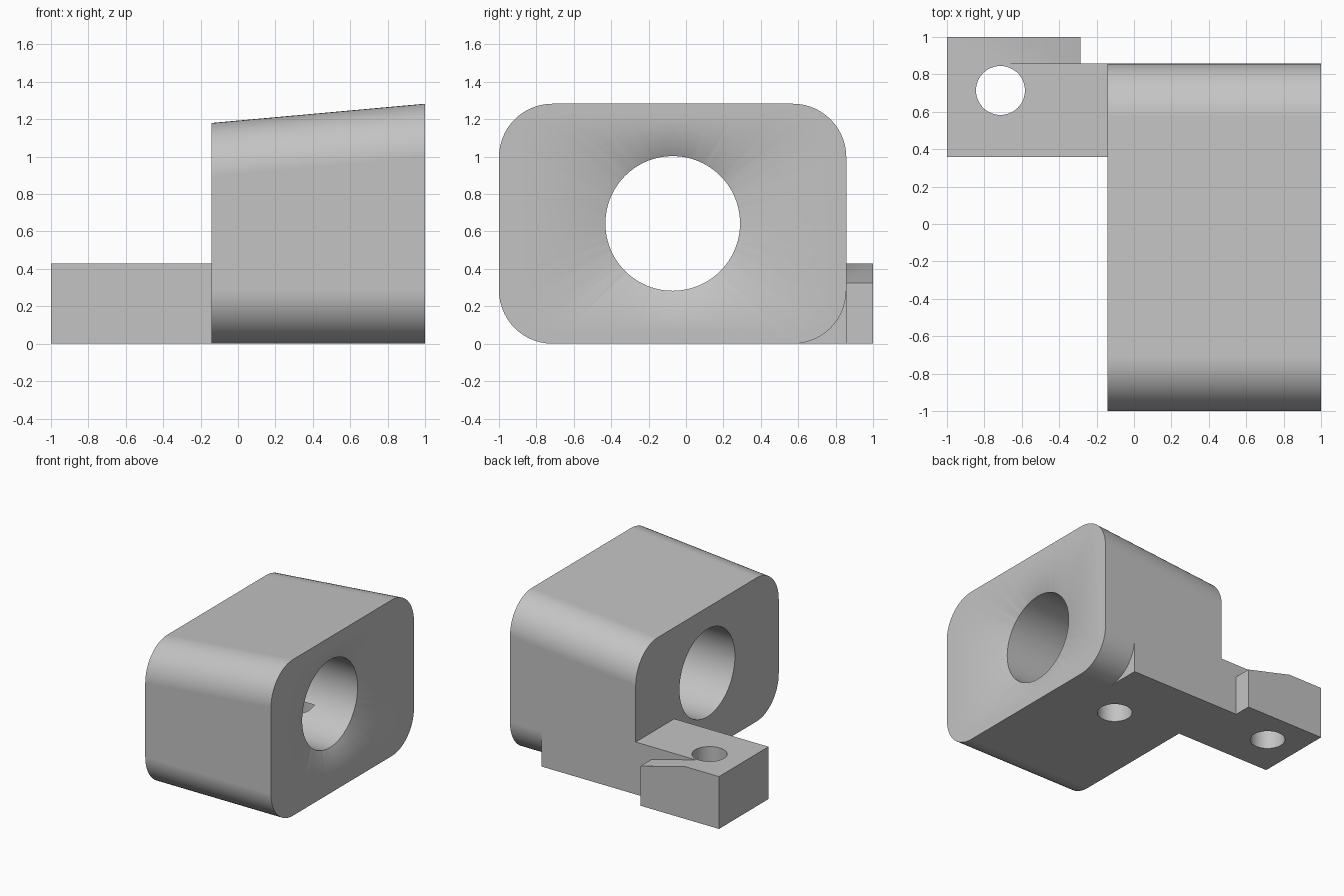
import bpy, bmesh
from math import sin, cos, pi, hypot

if "Cube" in bpy.data.objects:
    bpy.data.objects.remove(bpy.data.objects["Cube"], do_unlink=True)

grey = bpy.data.materials.new("light_grey")
grey.use_nodes = True
COLOUR = (0.55, 0.55, 0.55, 1)
grey.diffuse_color = COLOUR
grey.node_tree.nodes["Principled BSDF"].inputs["Base Color"].default_value = COLOUR

BACK, INNER_X = 0.857, -0.143      # rear side and inner end of the housing
BORE_Y, BORE_Z, BORE_R = -0.071, 0.643, 0.36
TAB_Z = 0.43


def loft(name, rings):
    """Closed solid through rings that share a point count."""
    bm = bmesh.new()
    loops = [[bm.verts.new(p) for p in ring] for ring in rings]
    n = len(loops[0])
    for a, b in zip(loops, loops[1:]):
        for i in range(n):
            j = (i + 1) % n
            bm.faces.new((a[i], a[j], b[j], b[i]))
    bm.faces.new(loops[0])
    bm.faces.new(loops[-1])
    # Split only the warped faces
    bmesh.ops.connect_verts_nonplanar(bm, angle_limit=0.001, faces=bm.faces[:])
    bmesh.ops.recalc_face_normals(bm, faces=bm.faces)
    mesh = bpy.data.meshes.new(name)
    bm.to_mesh(mesh)
    bm.free()
    mesh.materials.append(grey)
    obj = bpy.data.objects.new(name, mesh)
    bpy.context.collection.objects.link(obj)
    return obj


def combine(target, tool, operation):
    """Apply a boolean and discard the tool."""
    mod = target.modifiers.new("cut", 'BOOLEAN')
    mod.operation, mod.solver, mod.object = operation, 'EXACT', tool
    bpy.context.view_layer.objects.active = target
    bpy.ops.object.modifier_apply(modifier=mod.name)
    bpy.data.objects.remove(tool, do_unlink=True)


def rounded_section(x, top, r=0.286, steps=14):
    """Rounded rectangle across the housing at one x."""
    pts = []
    centres = [(BACK - r, top - r), (-1 + r, top - r), (-1 + r, r), (BACK - r, r)]
    for k, (cy, cz) in enumerate(centres):
        for i in range(steps + 1):
            a = (k + i / steps) * pi / 2
            pts.append((x, cy + r * cos(a), cz + r * sin(a)))
    return pts


def lip_radius(a, hw=0.805, hh=0.575, r=0.25):
    """Distance from the bore axis to the rounded funnel lip at an angle."""
    lo, hi = 0.0, 2.0
    for _ in range(40):
        t = (lo + hi) / 2
        dy = max(abs(t * cos(a)) - hw + r, 0)
        dz = max(abs(t * sin(a)) - hh + r, 0)
        lo, hi = (t, hi) if hypot(dy, dz) < r else (lo, t)
    return lo


def bore_ring(x, radius, n=96):
    angles = [2 * pi * i / n for i in range(n)]
    return [(x, BORE_Y + radius(a) * cos(a), BORE_Z + radius(a) * sin(a)) for a in angles]


def prism(name, outline, y0, y1):
    return loft(name, [[(x, y, z) for x, z in outline] for y in (y0, y1)])


def screw_hole(x, y, top, r=0.131, n=48):
    rings = [[(x + r * cos(2 * pi * i / n), y + r * sin(2 * pi * i / n), z)
              for i in range(n)] for z in (-0.1, top)]
    return loft("screw_hole", rings)


# Housing with a sloping top
housing = loft("housing", [rounded_section(INNER_X, 1.18), rounded_section(1, 1.283)])

# Mounting tab running under the rear corner of the housing
tab = prism("mounting_tab", [(-1, 0), (0.714, 0), (0.714, TAB_Z), (-1, TAB_Z)], 0.357, BACK)
combine(housing, tab, 'UNION')

# Rear lug with a ramped top
lug = prism("rear_lug", [(-1, 0), (-0.286, 0), (-0.286, 0.325), (-0.69, TAB_Z), (-1, TAB_Z)],
            0.8, 1)
combine(housing, lug, 'UNION')

# Funnel mouth blending into the round bore
bore = loft("funnel_bore", [bore_ring(1.1, lip_radius), bore_ring(1, lip_radius),
                            bore_ring(0.885, lambda a: BORE_R),
                            bore_ring(INNER_X - 0.1, lambda a: BORE_R)])
combine(housing, bore, 'DIFFERENCE')

# Through hole in the tab, blind hole under the housing
combine(housing, screw_hole(-0.714, 0.714, 0.6), 'DIFFERENCE')
combine(housing, screw_hole(0.43, 0.286, TAB_Z), 'DIFFERENCE')

# Smooth rounded surfaces, crisp edges
bpy.ops.object.select_all(action='DESELECT')
housing.select_set(True)
bpy.context.view_layer.objects.active = housing
bpy.ops.object.shade_smooth_by_angle(angle=pi / 6)
weighted = housing.modifiers.new("clean_shading", 'WEIGHTED_NORMAL')
weighted.keep_sharp = True
